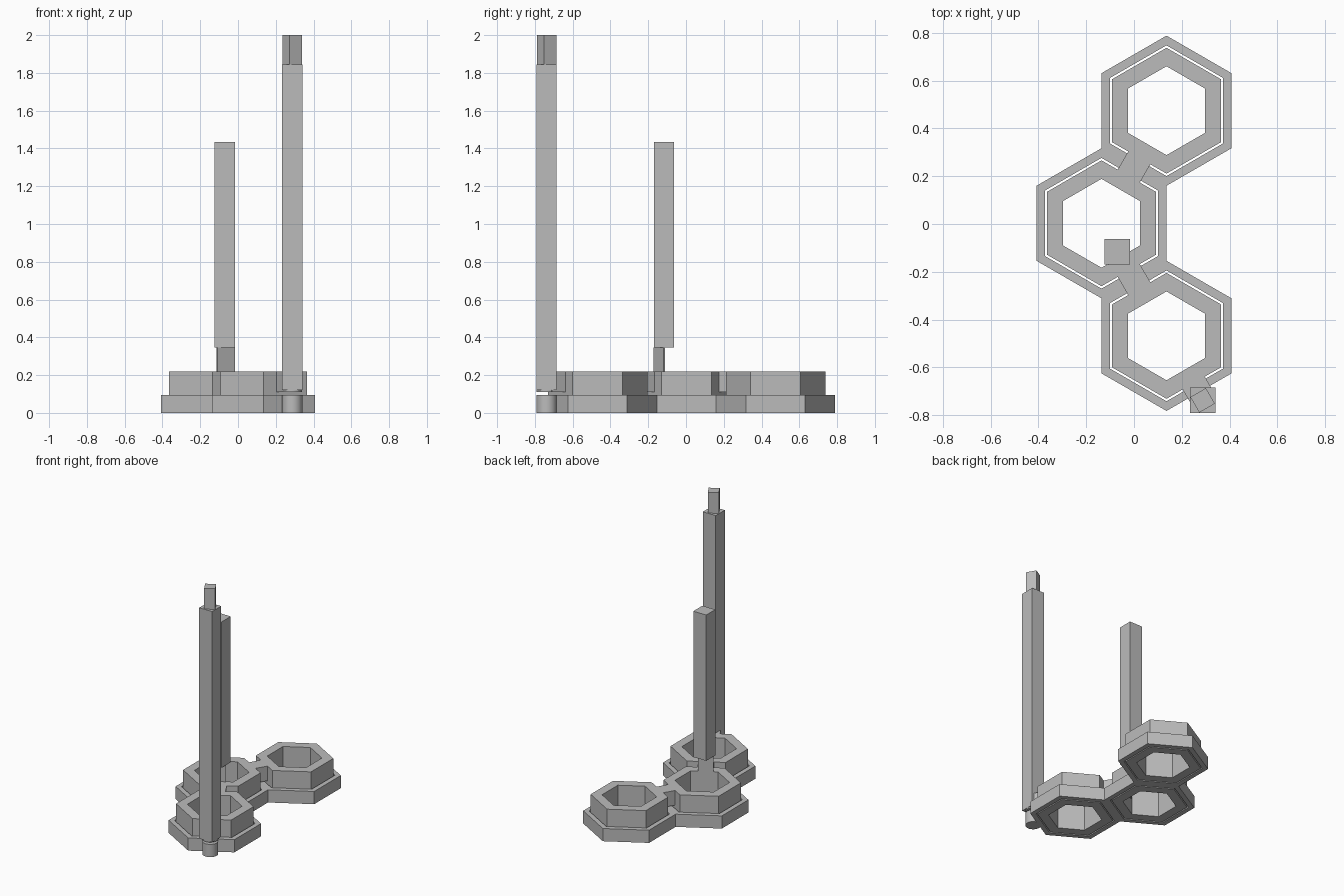
import bpy, bmesh
from math import cos, sin, radians, sqrt, atan2
from mathutils import Vector, Matrix

if "Cube" in bpy.data.objects:
    bpy.data.objects.remove(bpy.data.objects["Cube"], do_unlink=True)

grey = bpy.data.materials.new("plain grey")
grey.use_nodes = True
grey.diffuse_color = (0.5, 0.5, 0.5, 1)
grey.node_tree.nodes["Principled BSDF"].inputs["Base Color"].default_value = (0.5, 0.5, 0.5, 1)

# Main measures: apothems of the hexagons, heights, post width
OUTER, WALL, RING, HOLE = 0.272, 0.237, 0.228, 0.161
BASE_TOP, BRIDGE, RING_TOP = 0.095, 0.11, 0.22
POST = 0.107
ROW = OUTER * sqrt(3)
MID = Vector((-OUTER / 2, 0.003))
BACK = MID + Vector((OUTER, ROW))
FRONT = MID + Vector((OUTER, -ROW))
CELLS = (BACK, MID, FRONT)


def add_object(name, bm):
    mesh = bpy.data.meshes.new(name)
    bmesh.ops.recalc_face_normals(bm, faces=bm.faces)
    bm.to_mesh(mesh)
    bm.free()
    mesh.materials.append(grey)
    obj = bpy.data.objects.new(name, mesh)
    bpy.context.collection.objects.link(obj)
    return obj


def hexagon(centre, apothem):
    r = apothem / cos(radians(30))
    return [centre + Vector((r * cos(radians(90 + 60 * k)), r * sin(radians(90 + 60 * k))))
            for k in range(6)]


def plate(name, loops, low, high):
    """Extrude an outline with holes from one height to another."""
    bm = bmesh.new()
    edges = []
    for loop in loops:
        vs = [bm.verts.new((p.x, p.y, low)) for p in loop]
        edges += [bm.edges.new((vs[i - 1], vs[i])) for i in range(len(vs))]
    bmesh.ops.triangle_fill(bm, use_beauty=True, edges=edges, normal=(0, 0, 1))
    grown = bmesh.ops.extrude_face_region(bm, geom=bm.faces[:], use_keep_orig=True)
    top = [g for g in grown["geom"] if isinstance(g, bmesh.types.BMVert)]
    bmesh.ops.translate(bm, verts=top, vec=(0, 0, high - low))
    bmesh.ops.recalc_face_normals(bm, faces=bm.faces)
    bmesh.ops.dissolve_limit(bm, angle_limit=0.01, verts=bm.verts, edges=bm.edges)
    return add_object(name, bm)


def box(name, centre, size, low, high, angle=0.0):
    bm = bmesh.new()
    place = (Matrix.Translation((centre.x, centre.y, (low + high) / 2))
             @ Matrix.Rotation(angle, 4, "Z")
             @ Matrix.Diagonal((size[0], size[1], high - low, 1)))
    bmesh.ops.create_cube(bm, size=1, matrix=place)
    return add_object(name, bm)


def cylinder(name, centre, radius, low, high):
    bm = bmesh.new()
    bmesh.ops.create_cone(bm, cap_ends=True, segments=40, radius1=radius, radius2=radius,
                          depth=high - low,
                          matrix=Matrix.Translation((centre.x, centre.y, (low + high) / 2)))
    return add_object(name, bm)


def union(target, parts):
    """Merge parts into the target and remove them."""
    for part in parts:
        mod = target.modifiers.new("union", "BOOLEAN")
        mod.operation, mod.solver, mod.object = "UNION", "EXACT", part
    graph = bpy.context.evaluated_depsgraph_get()
    merged = bpy.data.meshes.new_from_object(target.evaluated_get(graph))
    target.modifiers.clear()
    target.data = merged
    for part in parts:
        bpy.data.objects.remove(part, do_unlink=True)


def smooth(obj):
    bpy.ops.object.select_all(action="DESELECT")
    obj.select_set(True)
    bpy.context.view_layer.objects.active = obj
    bpy.ops.object.shade_smooth_by_angle(angle=radians(30))


# Base frame: one outline round the three cells, with a hexagonal opening in each
a, b, c = (hexagon(p, OUTER) for p in CELLS)
outline = a[:3] + b[1:4] + c[2:6] + [c[0], b[5]] + a[4:6]
post_spot = Vector((0.287, -0.738))
base = plate("base_frame", [outline] + [hexagon(p, WALL) for p in CELLS], 0, BASE_TOP)
union(base, [cylinder("base_boss", post_spot, POST / 2, 0, BASE_TOP)])
smooth(base)

# Inner rings, joined by raised bridges that clear the frame
rings = [plate("ring", [hexagon(p, RING), hexagon(p, HOLE)], 0, RING_TOP) for p in CELLS]
bridges = []
for cell in (BACK, FRONT):
    span = cell - MID
    bridges.append(box("bridge", (cell + MID) / 2, (2 * (OUTER - RING) + 0.04, POST),
                       BRIDGE, RING_TOP, atan2(span.y, span.x)))

# Arm that carries the tall post, with a rounded end
way = Vector((0.5, -sqrt(3) / 2))
inner_end = FRONT + way * (RING - 0.02)
reach = (post_spot - inner_end).dot(way)
bridges.append(box("post_arm", inner_end + way * reach / 2, (reach, POST),
                   BRIDGE, RING_TOP, radians(-60)))
bridges.append(cylinder("arm_end", post_spot, POST / 2 - 0.001, BRIDGE, RING_TOP - 0.002))
union(rings[0], rings[1:] + bridges)
rings[0].name = "linked_rings"
smooth(rings[0])

# Tall front post with a turned square peg on top
box("tall_post", post_spot, (POST, POST), 0.12, 1.845)
box("tall_post_peg", post_spot, (0.075, 0.075), 1.8, 2.0, radians(30))

# Shorter post standing on a thin tab at the middle cell's inner wall
box("short_post", Vector((-0.07, -0.116)), (POST, POST), 0.345, 1.435)
box("short_post_tab", Vector((-0.065, -0.141)), (POST, 0.01), BRIDGE, 0.345, radians(30))
